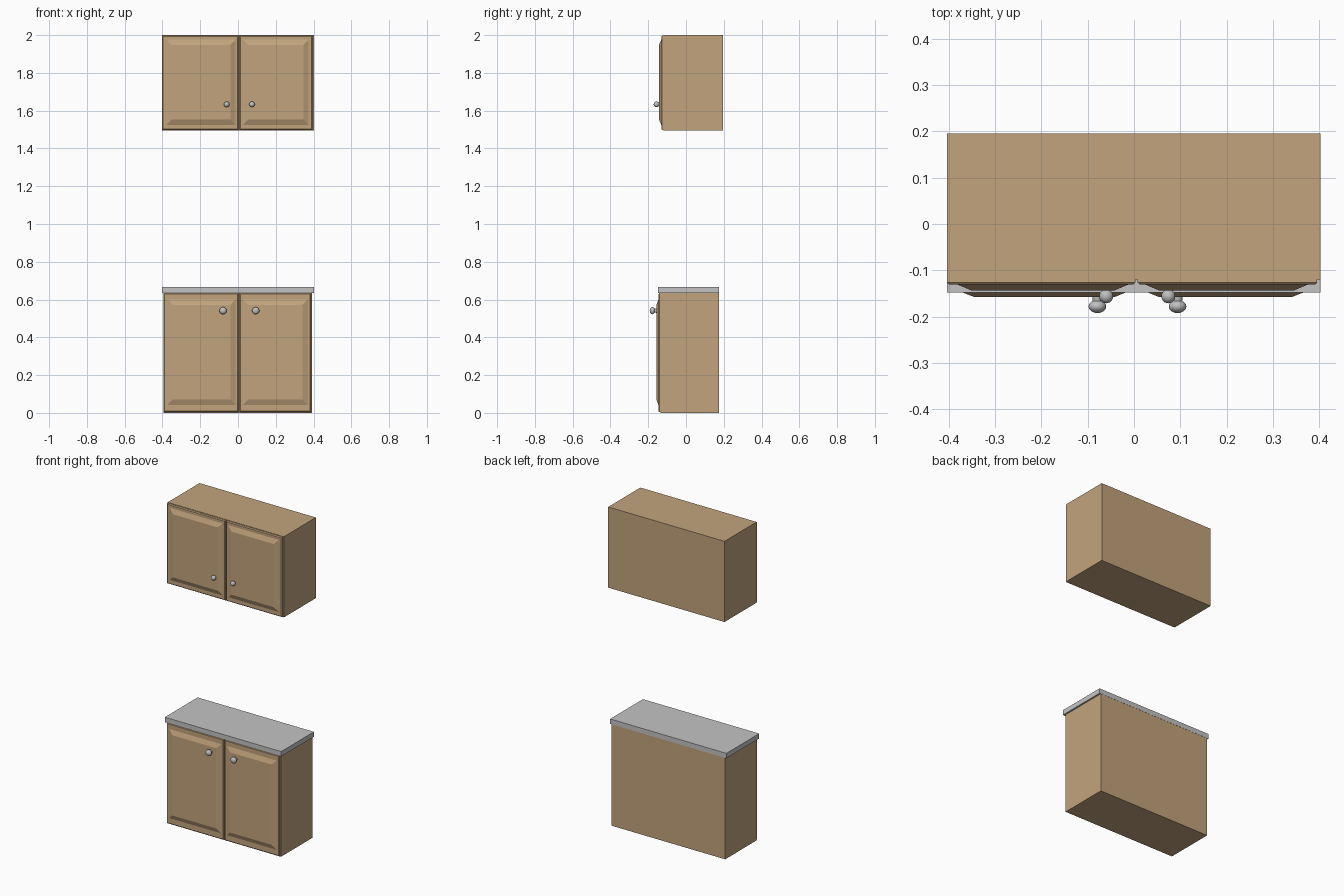
import bpy, bmesh, math
from mathutils import Matrix

if "Cube" in bpy.data.objects:
    bpy.data.objects.remove(bpy.data.objects["Cube"])


def material(name, rgb):
    m = bpy.data.materials.new(name)
    m.diffuse_color = (*rgb, 1)
    m.use_nodes = True
    m.node_tree.nodes["Principled BSDF"].inputs["Base Color"].default_value = m.diffuse_color
    return m


WOOD = material("warm wood", (0.54, 0.37, 0.205))
STONE = material("grey counter", (0.55, 0.55, 0.55))
METAL = material("knob metal", (0.52, 0.52, 0.53))


def finish(name, bm, mat, smooth=False):
    bmesh.ops.recalc_face_normals(bm, faces=bm.faces)
    me = bpy.data.meshes.new(name)
    bm.to_mesh(me)
    bm.free()
    me.materials.append(mat)
    for p in me.polygons:
        p.use_smooth = smooth
    ob = bpy.data.objects.new(name, me)
    bpy.context.collection.objects.link(ob)
    return ob


def box(name, x, y, z, mat):
    bm = bmesh.new()
    bmesh.ops.create_cube(bm, size=1)
    for v in bm.verts:
        for i, (a, b) in enumerate((x, y, z)):
            v.co[i] = a if v.co[i] < 0 else b
    return finish(name, bm, mat)


def door(name, outer, panel, y_back, y_frame, y_panel):
    """Chamfered slab with a raised panel; rectangles are (x0, x1, z0, z1)."""
    def grow(r, d):
        return (r[0] - d, r[1] + d, r[2] - d, r[3] + d)
    edge, slope = 0.005, 0.028
    rings = [(outer, y_back), (outer, y_frame + edge), (grow(outer, -edge), y_frame),
             (panel, y_frame), (grow(panel, -slope), y_panel)]
    bm = bmesh.new()
    loops = [[bm.verts.new((x, y, z)) for x, z in
              ((r[0], r[2]), (r[1], r[2]), (r[1], r[3]), (r[0], r[3]))] for r, y in rings]
    for a, b in zip(loops, loops[1:]):
        for i in range(4):
            j = (i + 1) % 4
            bm.faces.new((a[i], a[j], b[j], b[i]))
    bm.faces.new(loops[0])
    bm.faces.new(loops[-1])
    return finish(name, bm, WOOD)


def knob(name, x, y, z, r, depth, y_door):
    # flattened ball
    bm = bmesh.new()
    bmesh.ops.create_uvsphere(bm, u_segments=24, v_segments=14, radius=1)
    bmesh.ops.transform(bm, verts=bm.verts, matrix=Matrix.Translation((x, y, z))
                        @ Matrix.Diagonal((r, depth, r, 1)))
    finish(name, bm, METAL, True)
    # short flared stem behind it
    bm = bmesh.new()
    bmesh.ops.create_cone(bm, cap_ends=True, segments=20, radius1=r * 0.6,
                          radius2=r * 0.45, depth=y_door + 0.002 - y)
    bmesh.ops.transform(bm, verts=bm.verts,
                        matrix=Matrix.Translation((x, (y + y_door + 0.002) / 2, z))
                        @ Matrix.Rotation(math.pi / 2, 4, 'X'))
    finish(name + "_stem", bm, METAL)


# wall cabinet
box("wall_cabinet_body", (-0.403, 0.402), (-0.12, 0.195), (1.495, 2.0), WOOD)
for side, x0, x1, p0, p1, kx in (("left", -0.403, 0.003, -0.38, -0.013, -0.06),
                                 ("right", 0.008, 0.395, 0.025, 0.374, 0.074)):
    door(f"wall_{side}_door", (x0, x1, 1.497, 1.998), (p0, p1, 1.525, 1.976),
         -0.12, -0.131, -0.143)
    knob(f"wall_{side}_knob", kx, -0.156, 1.633, 0.015, 0.015, -0.143)

# base cabinet with counter
box("base_cabinet_body", (-0.394, 0.392), (-0.135, 0.175), (0.0, 0.636), WOOD)
box("counter_top", (-0.403, 0.402), (-0.148, 0.176), (0.635, 0.666), STONE)
for side, x0, x1, p0, p1, kx in (("left", -0.394, 0.003, -0.374, -0.013, -0.079),
                                 ("right", 0.008, 0.386, 0.025, 0.37, 0.094)):
    door(f"base_{side}_door", (x0, x1, 0.004, 0.634), (p0, p1, 0.042, 0.6),
         -0.135, -0.146, -0.157)
    knob(f"base_{side}_knob", kx, -0.178, 0.541, 0.019, 0.014, -0.157)
